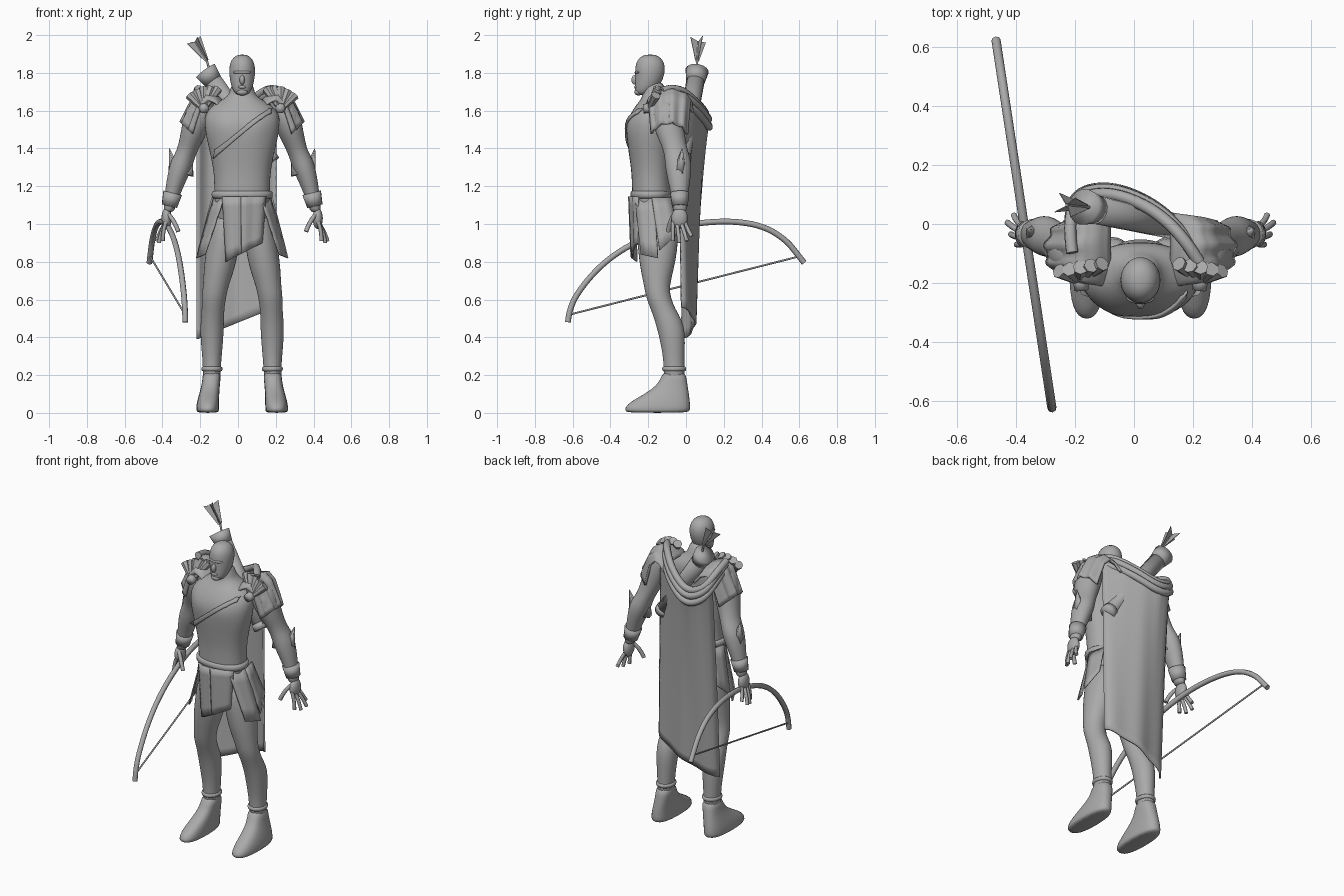
import bpy, bmesh, math
from mathutils import Vector

if "Cube" in bpy.data.objects:
    bpy.data.objects.remove(bpy.data.objects["Cube"])

CX = 0.022  # the body stands slightly off x = 0
mat = bpy.data.materials.new("plain_grey")
mat.diffuse_color = (0.4, 0.4, 0.4, 1)
mat.use_nodes = True
mat.node_tree.nodes["Principled BSDF"].inputs["Base Color"].default_value = mat.diffuse_color


def make(name, bm, smooth=True, sub=0, thick=0):
    bmesh.ops.recalc_face_normals(bm, faces=bm.faces)
    me = bpy.data.meshes.new(name)
    bm.to_mesh(me)
    bm.free()
    me.materials.append(mat)
    for p in me.polygons:
        p.use_smooth = smooth
    ob = bpy.data.objects.new(name, me)
    bpy.context.collection.objects.link(ob)
    if thick:
        ob.modifiers.new("thick", 'SOLIDIFY').thickness = thick
    if sub:
        m = ob.modifiers.new("sub", 'SUBSURF')
        m.levels = m.render_levels = sub
    return ob


def loft(name, rings, s=1, n=16, power=2.0, sub=1, bump=None):
    """Stack of horizontal rings (x offset, y, z, x radius, y radius)."""
    bm = bmesh.new()
    loops = []
    for ox, y, z, rx, ry in rings:
        loop = []
        for i in range(n):
            a = 2 * math.pi * i / n
            c, d = math.cos(a), math.sin(a)
            co = Vector((CX + s * ox + rx * math.copysign(abs(c) ** (2 / power), c),
                         y + ry * math.copysign(abs(d) ** (2 / power), d), z))
            loop.append(bm.verts.new(bump(co) if bump else co))
        loops.append(loop)
    for a, b in zip(loops, loops[1:]):
        for i in range(n):
            bm.faces.new((a[i], a[(i + 1) % n], b[(i + 1) % n], b[i]))
    bm.faces.new(loops[0])
    bm.faces.new(loops[-1])
    return make(name, bm, sub=sub)


def sheet(name, f, nu, nv, thick=0.008, sub=0, smooth=True):
    """Cloth surface from a function of u and v."""
    bm = bmesh.new()
    g = [[bm.verts.new(f(i / nu, j / nv)) for j in range(nv + 1)] for i in range(nu + 1)]
    for i in range(nu):
        for j in range(nv):
            bm.faces.new((g[i][j], g[i + 1][j], g[i + 1][j + 1], g[i][j + 1]))
    return make(name, bm, smooth=smooth, sub=sub, thick=thick)


def quad(name, a, b, c, d):
    a, b, c, d = map(Vector, (a, b, c, d))
    return sheet(name, lambda u, v: a.lerp(b, u).lerp(d.lerp(c, u), v), 3, 4)


def ball(name, loc, r):
    bm = bmesh.new()
    bmesh.ops.create_uvsphere(bm, u_segments=16, v_segments=10, radius=1)
    for v in bm.verts:
        v.co = Vector(loc) + Vector(v.co[k] * r[k] for k in range(3))
    return make(name, bm)


def cone(name, p, q, r1, r2, n=14, smooth=True):
    p, q = Vector(p), Vector(q)
    bm = bmesh.new()
    bmesh.ops.create_cone(bm, cap_ends=True, segments=n, radius1=r1, radius2=r2, depth=(q - p).length)
    rot = (q - p).to_track_quat('Z', 'Y')
    for v in bm.verts:
        v.co = rot @ v.co + (p + q) / 2
    return make(name, bm, smooth=smooth)


def tube(name, pts, r, kind='NURBS'):
    cu = bpy.data.curves.new(name, 'CURVE')
    cu.dimensions = '3D'
    cu.bevel_depth, cu.bevel_resolution, cu.use_fill_caps = r, 2, True
    sp = cu.splines.new(kind)
    sp.points.add(len(pts) - 1)
    for p, co in zip(sp.points, pts):
        p.co = (*co, 1)
    if kind == 'NURBS':
        sp.order_u, sp.use_endpoint_u, sp.resolution_u = 3, True, 5
    tmp = bpy.data.objects.new(name, cu)
    bm = bmesh.new()
    bpy.context.collection.objects.link(tmp)
    bpy.context.view_layer.update()
    me = bpy.data.meshes.new_from_object(tmp.evaluated_get(bpy.context.evaluated_depsgraph_get()))
    bm.from_mesh(me)
    bpy.data.objects.remove(tmp)
    return make(name, bm)


def interp(x, pts):
    for (x0, y0), (x1, y1) in zip(pts, pts[1:]):
        if x <= x1:
            t = max(0, (x - x0) / (x1 - x0))
            return y0 + (y1 - y0) * t
    return pts[-1][1]


# Torso with chest muscles, and neck
def chest(co):
    if co.y < -0.2:
        d = abs(co.x - CX) - 0.08
        co.y -= 0.014 * math.exp(-(d / 0.05) ** 2 - ((co.z - 1.52) / 0.06) ** 2)
    return co


torso = loft("torso", [(0, y, z, rx, ry) for z, y, rx, ry in [
    (0.88, -.15, .07, .07), (0.95, -.15, .12, .105), (1.05, -.165, .145, .11), (1.15, -.183, .15, .105),
    (1.25, -.183, .147, .103), (1.35, -.187, .165, .113), (1.42, -.19, .182, .12), (1.48, -.19, .195, .123),
    (1.53, -.188, .2, .123), (1.58, -.178, .2, .118), (1.63, -.165, .16, .1), (1.66, -.16, .1, .078),
    (1.69, -.165, .063, .062), (1.76, -.175, .058, .057)]], n=24, power=2.2, bump=chest)

# Head and face
loft("head", [(0, y, z, rx, ry) for z, y, rx, ry in [
    (1.682, -.225, .028, .038), (1.70, -.22, .045, .052), (1.73, -.205, .059, .066), (1.77, -.195, .067, .076),
    (1.81, -.19, .071, .081), (1.85, -.19, .067, .078), (1.88, -.19, .051, .06), (1.898, -.19, .022, .027)]])
ball("nose", (CX, -.27, 1.763), (.014, .019, .026))
ball("brow", (CX, -.252, 1.803), (.048, .02, .011))
ball("lips", (CX, -.264, 1.725), (.022, .011, .009))
ball("chin", (CX, -.252, 1.698), (.03, .022, .018))

# Belt and hanging front cloth
loft("belt", [(0, -.185, z, r, r - .053) for z, r in
              [(1.132, .15), (1.138, .163), (1.172, .164), (1.18, .15)]], n=28, power=2.2)


def loin(u, v):
    x = -.085 + .235 * u + (.02 - .04 * u) * v
    zb = .8 + .1 * u
    return (x, -.3 + 2.6 * (x - CX) ** 2 + .012 * v + .004 * math.cos(u * 18), 1.145 + (zb - 1.145) * v)


sheet("front_cloth", loin, 12, 6)
sheet("front_cloth_fold", lambda u, v: Vector(loin(u * .42, v * .98)) + Vector((0, -.008, 0)), 6, 6)

# Limbs and shoulder armour, mirrored
for s, side in ((-1, "right"), (1, "left")):
    def P(x, y, z):
        return (CX + s * x, y, z)

    loft(side + "_leg", [
        (.08, -.155, 1.06, .07, .1), (.095, -.15, .95, .083, .113), (.107, -.15, .85, .088, .105),
        (.122, -.153, .76, .083, .09), (.14, -.155, .67, .068, .068), (.15, -.146, .61, .066, .066),
        (.154, -.122, .55, .06, .066), (.158, -.092, .49, .063, .075), (.16, -.075, .42, .063, .072),
        (.16, -.066, .32, .055, .06), (.16, -.063, .25, .048, .055), (.163, -.062, .14, .048, .06)], s)
    loft(side + "_boot", [
        (.182, -.152, 0, .055, .165), (.183, -.152, .012, .062, .177), (.182, -.147, .045, .061, .172),
        (.177, -.115, .085, .056, .135), (.17, -.083, .125, .051, .096), (.163, -.066, .17, .048, .072),
        (.16, -.063, .225, .05, .06)], s, power=2.5)
    loft(side + "_ankle_band", [(.16, -.063, z, r, r + .008) for z, r in
                                [(.218, .048), (.223, .057), (.242, .058), (.247, .048)]], s)
    loft(side + "_arm", [
        (.19, -.1, 1.67, .035, .045), (.212, -.1, 1.645, .068, .07), (.23, -.098, 1.58, .08, .084),
        (.248, -.09, 1.51, .074, .083), (.267, -.075, 1.45, .066, .073), (.29, -.055, 1.39, .056, .065),
        (.315, -.043, 1.34, .062, .07), (.328, -.04, 1.29, .062, .07), (.348, -.037, 1.23, .053, .06),
        (.368, -.034, 1.16, .042, .047), (.384, -.032, 1.09, .031, .037), (.39, -.032, 1.06, .028, .037)], s)
    # Bracer with pointed fins
    cone(side + "_bracer_fin", P(.355, -.035, 1.26), P(.385, -.02, 1.4), .04, .002, 6)
    cone(side + "_bracer_inner_fin", P(.29, -.05, 1.26), P(.262, -.04, 1.36), .035, .002, 6)
    cone(side + "_wrist_cuff", P(.368, -.034, 1.165), P(.385, -.032, 1.095), .051, .042)
    # Hand
    ball(side + "_palm", P(.4, -.034, 1.03), (.027, .044, .056))
    for i, (x, y, z) in enumerate([(.43, .03, .935), (.452, .005, .91), (.44, -.035, .9), (.42, -.07, .91)]):
        root = P(.403, -.006 - .021 * i, 1.01)
        mid = P((.42 + x) / 2, (y - .006 - .021 * i) / 2, .965)
        tube(f"{side}_finger_{i}", [root, mid, P(x, y, z)], .0105)
    tube(side + "_thumb", [P(.39, -.06, 1.05), P(.36, -.085, 1.02), P(.338, -.095, .96)], .012)

    # Shoulder cover: profile across the shoulder, swept front to back
    prof = [(.1, 1.655), (.15, 1.7), (.205, 1.715), (.255, 1.68), (.29, 1.61), (.325, 1.535)]

    def cover(u, v):
        k = min(4, int(u * 5))
        t = u * 5 - k
        x, z = (prof[k][j] * (1 - t) + prof[k + 1][j] * t for j in (0, 1))
        a = (v - .5) * 2.5
        fold = .008 * math.sin(v * 25) * u
        return P(x - .09 * u * (1 - math.cos(a)) + fold, -.088 + (.105 + .03 * (1 - u)) * math.sin(a),
                 z - .085 * (1 - math.cos(a)) + fold)

    sheet(side + "_shoulder_cover", cover, 15, 20, .014)
    # Gathered cloth and clasp
    for i in range(5):
        top = P(.13 + .037 * i, -.135 - .006 * i, 1.715 + .02 * math.sin(i * .8) - .008 * i)
        cone(f"{side}_gather_{i}", P(.205, -.198, 1.605), top, .012, .026, 7, False)
    cone(side + "_clasp", P(.2, -.225, 1.61), P(.205, -.18, 1.615), .024, .028)

    # Hip flaps
    quad(side + "_hip_flap", P(.1, -.272, 1.14), P(.158, -.17, 1.14), P(.245, -.15, .82), P(.2, -.24, .84))
    quad(side + "_rear_flap", P(.162, -.18, 1.14), P(.135, -.08, 1.14), P(.2, -.045, .95), P(.235, -.14, .86))

# Chest strap lying on the torso
def strap_pt(u, v):
    x = .2 - .345 * u + .022 * (v - .5)
    z = 1.625 - .26 * u - .035 * math.sin(u * math.pi) * (u - .5) + .05 * (v - .5)
    return (x, -.19 - .14 * math.sqrt(max(0, 1 - ((x - CX) / .21) ** 2)), z)


strap = sheet("chest_strap", strap_pt, 24, 3, 0)
wrap = strap.modifiers.new("wrap", 'SHRINKWRAP')
wrap.target, wrap.wrap_mode, wrap.offset = torso, 'ABOVE_SURFACE', .01
strap.modifiers.new("thick", 'SOLIDIFY').thickness = .012

# Cape
back = [(-.23, .05), (-.17, .12), (-.1, .128), (0, .1), (.1, .045), (.2, -.04)]
edge = [(-.22, 1.66), (-.17, 1.58), (-.09, 1.53), (0, 1.56), (.1, 1.63), (.2, 1.69)]


def cape(u, v):
    x0 = -.22 + .425 * u
    zt, zb = interp(x0, edge), .39 + .17 * u
    low = -.025 + .075 * math.sin(math.pi * u) ** .6 + .006 * math.sin(u * 15)
    w = v ** .7
    return (x0, interp(x0, back) * (1 - w) + low * w, zt + (zb - zt) * v)


sheet("cape", cape, 20, 24, .01)
# Rolled folds along the cape's upper edge
for i, (dy, dz) in enumerate([(0, 0), (.004, -.04), (-.015, .03)]):
    tube(f"cape_fold_{i}", [(x, y + dy * k, z + dz * k) for x, y, z, k in [
        (.22, -.12, 1.69, .5), (.17, -.03, 1.7, 1), (.06, .07, 1.62, 1), (-.08, .125, 1.54, 1),
        (-.19, .105, 1.58, 1), (-.225, .02, 1.67, 1), (-.21, -.09, 1.7, .5)]], .021)

# Quiver with arrow
mouth, end = Vector((-.16, .056, 1.795)), Vector((.175, -.02, 1.335))
axis = (mouth - end).normalized()
cone("quiver", end, mouth, .04, .05, 16)
cone("quiver_rim", mouth - axis * .05, mouth + axis * .02, .05, .062, 16)
cone("quiver_base", end - axis * .01, end + axis * .03, .046, .046, 16)
nock, tail = Vector((-.165, .058, 1.865)), Vector((-.228, .064, 1.965))
tube("arrow_shaft", [mouth + Vector((.02, 0, -.02)), nock, tail], .006, 'POLY')
d = (tail - nock).normalized()
p1 = d.cross(Vector((0, 1, 0))).normalized()
p2 = d.cross(p1)
for k in range(4):
    a = k * math.pi / 2 + .5
    out = (p1 * math.cos(a) + p2 * math.sin(a)) * .047
    bm = bmesh.new()
    bm.faces.new([bm.verts.new(c) for c in (nock, tail, tail + out + d * .012, nock + out * .25)])
    make(f"arrow_feather_{k}", bm, False, thick=.003)


# Bow and string, lying in one slanted upright plane
def bow_pt(y, z):
    return (-.374 - .152 * y, y, z)


tube("bow", [bow_pt(*p) for p in [
    (-.625, .48), (-.618, .56), (-.54, .685), (-.42, .81), (-.27, .905), (-.08, .975), (.09, 1.01), (.27, 1.015),
    (.42, .985), (.53, .915), (.59, .84), (.625, .795)]], .0155)
tube("bow_string", [bow_pt(-.61, .522), bow_pt(.605, .83)], .005, 'POLY')
